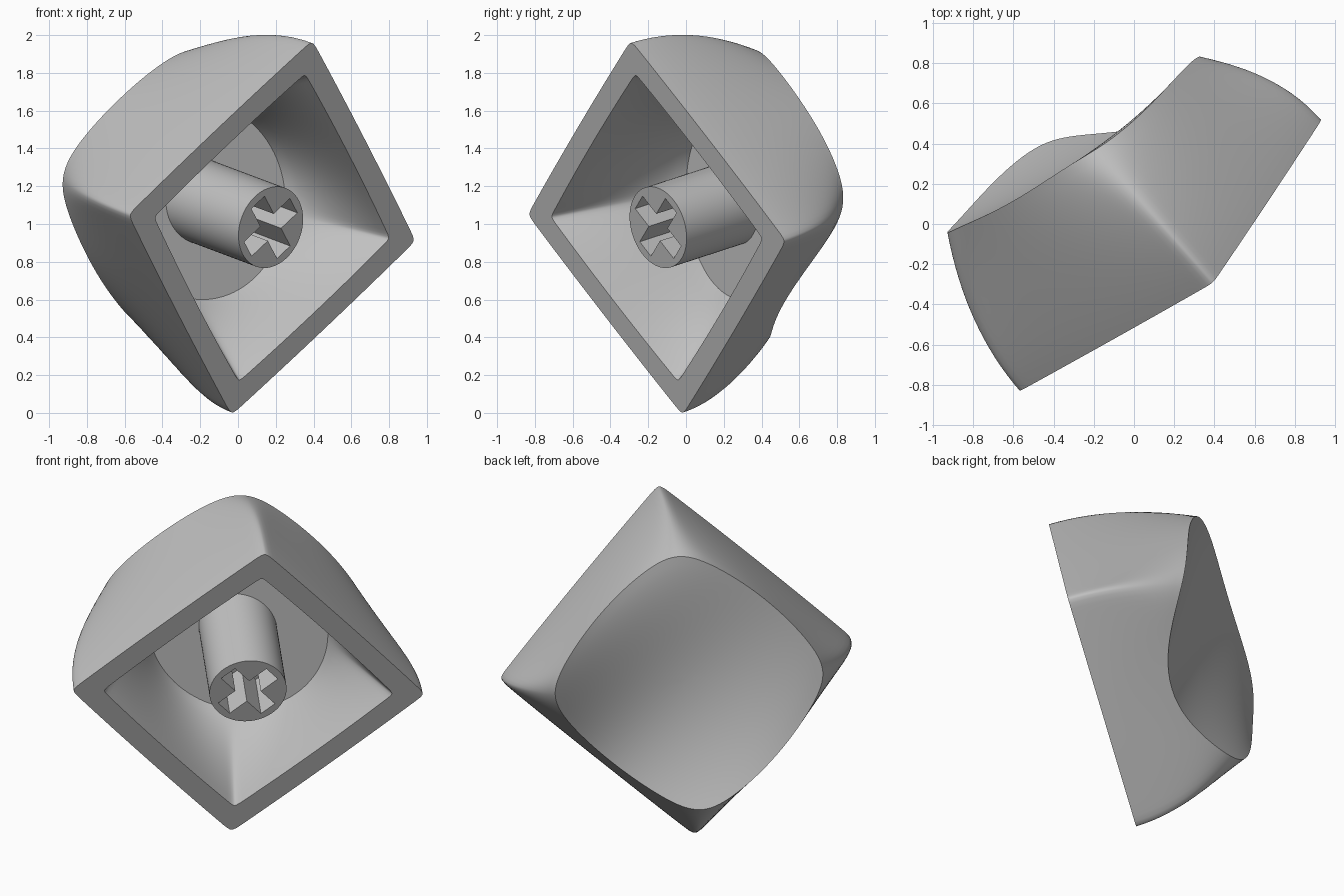
import bpy
import bmesh
import math
from mathutils import Matrix, Vector

cube = bpy.data.objects.get("Cube")
if cube:
    bpy.data.objects.remove(cube, do_unlink=True)

grey = bpy.data.materials.new("plain grey")
grey.use_nodes = True
grey.diffuse_color = (0.53, 0.53, 0.53, 1)
grey.node_tree.nodes["Principled BSDF"].inputs["Base Color"].default_value = (0.53, 0.53, 0.53, 1)

# Tilted frame of the cap: u and v lie along the rim, n points to the dished top
u = Vector((0.6725, 0.3768, 0.637)).normalized()
v = Vector((0.376, 0.566, -0.734))
n = u.cross(v).normalized()
v = n.cross(u)
frame = Matrix((u, v, n)).transposed().to_4x4()
frame.translation = (0.18, -0.155, 0.98)


def add_object(name, bm):
    bmesh.ops.recalc_face_normals(bm, faces=bm.faces)
    mesh = bpy.data.meshes.new(name)
    bm.to_mesh(mesh)
    bm.free()
    mesh.materials.append(grey)
    obj = bpy.data.objects.new(name, mesh)
    bpy.context.collection.objects.link(obj)
    obj.matrix_world = frame
    return obj


def smooth(obj, degrees):
    bpy.ops.object.select_all(action="DESELECT")
    obj.select_set(True)
    bpy.context.view_layer.objects.active = obj
    bpy.ops.object.shade_smooth_by_angle(angle=math.radians(degrees))


# Angles round the cap, packed closer at the four corners
STEPS = 16
angles = []
for quarter in range(4):
    for j in range(-STEPS, STEPS):
        x = j / STEPS
        bend = math.copysign(abs(x) ** 1.6, x)
        angles.append(math.pi / 4 * (2 * quarter + 1 + bend))


def outline(half_width, corner, softness):
    """Square with bowed sides; corner is its corner offset, softness rounds the corner."""
    o = corner * 2 ** softness
    d = (2 * o * o - half_width ** 2) / (2 * (half_width - o))
    big = half_width + d
    pts = []
    for t in angles:
        c, s = abs(math.cos(t)), abs(math.sin(t))
        r1 = math.sqrt(big * big - (d * s) ** 2) - d * c
        r2 = math.sqrt(big * big - (d * c) ** 2) - d * s
        r = (r1 ** (-1 / softness) + r2 ** (-1 / softness)) ** -softness
        pts.append((r * math.cos(t), r * math.sin(t)))
    return pts


def dish(x, y):
    return 0.63 - 0.335 * y + 0.03 * y * y + (0.5 + 0.5 * y) * x * x - 0.45 * x ** 4


def ceiling(y):
    return 0.58 - 0.26 * y


def mix(a, b, t):
    return a + (b - a) * t


# Cap: rings from the dish centre, down the wall, over the rim and up inside
top = outline(0.66, 0.54, 0.08)
roof = outline(0.51, 0.36, 0.016)
rings = []
for i in range(1, 17):
    k = i / 16
    rings.append([(x * k, y * k, dish(x * k, y * k)) for x, y in top])
for i in range(15, -1, -1):
    t = i / 16
    ring = outline(mix(0.732, 0.66, t ** 1.6), mix(0.714, 0.54, t * t), mix(0.02, 0.08, t ** 3))
    rings.append([(x, y, t * dish(*e)) for (x, y), e in zip(ring, top)])
for i in range(13):
    t = i / 12
    ring = outline(mix(0.606, 0.51, t), mix(0.588, 0.36, t), 0.016)
    rings.append([(x, y, t * ceiling(e[1])) for (x, y), e in zip(ring, roof)])

bm = bmesh.new()
loops = [[bm.verts.new(p) for p in ring] for ring in rings]
count = len(angles)
for low, high in zip(loops, loops[1:]):
    for i in range(count):
        j = (i + 1) % count
        bm.faces.new((low[i], low[j], high[j], high[i]))
hub = bm.verts.new((0, 0, dish(0, 0)))
for i in range(count):
    bm.faces.new((hub, loops[0][(i + 1) % count], loops[0][i]))
bm.faces.new(loops[-1])
cap = add_object("cap_shell", bm)
smooth(cap, 40)

# Stem: round post, trimmed to the sloping ceiling, with a cross-shaped socket
bm = bmesh.new()
bmesh.ops.create_cone(bm, cap_ends=True, segments=64, radius1=0.222, radius2=0.222, depth=0.5,
                      matrix=Matrix.Translation((0, 0, 0.26)))
for vert in bm.verts:
    if vert.co.z > 0.3:
        vert.co.z = ceiling(vert.co.y) + 0.01
stem = add_object("stem", bm)

bm = bmesh.new()
arm, half = 0.18, 0.052
cross = []
for q in range(4):
    turn = Matrix.Rotation(q * math.pi / 2, 3, "Z")
    for p in ((arm, -half), (arm, half), (half, half)):
        cross.append(bm.verts.new(turn @ Vector((*p, -0.1))))
base = bm.faces.new(cross)
side = bmesh.ops.extrude_face_region(bm, geom=[base])["geom"]
bmesh.ops.translate(bm, verts=[g for g in side if isinstance(g, bmesh.types.BMVert)],
                    vec=(0, 0, 0.42))
cutter = add_object("socket_cutter", bm)
cutter.hide_render = True

bpy.context.view_layer.update()
cut = stem.modifiers.new("socket", "BOOLEAN")
cut.operation = "DIFFERENCE"
cut.solver = "EXACT"
cut.object = cutter
bpy.ops.object.select_all(action="DESELECT")
stem.select_set(True)
bpy.context.view_layer.objects.active = stem
bpy.ops.object.modifier_apply(modifier=cut.name)
bpy.data.objects.remove(cutter, do_unlink=True)
smooth(stem, 30)
